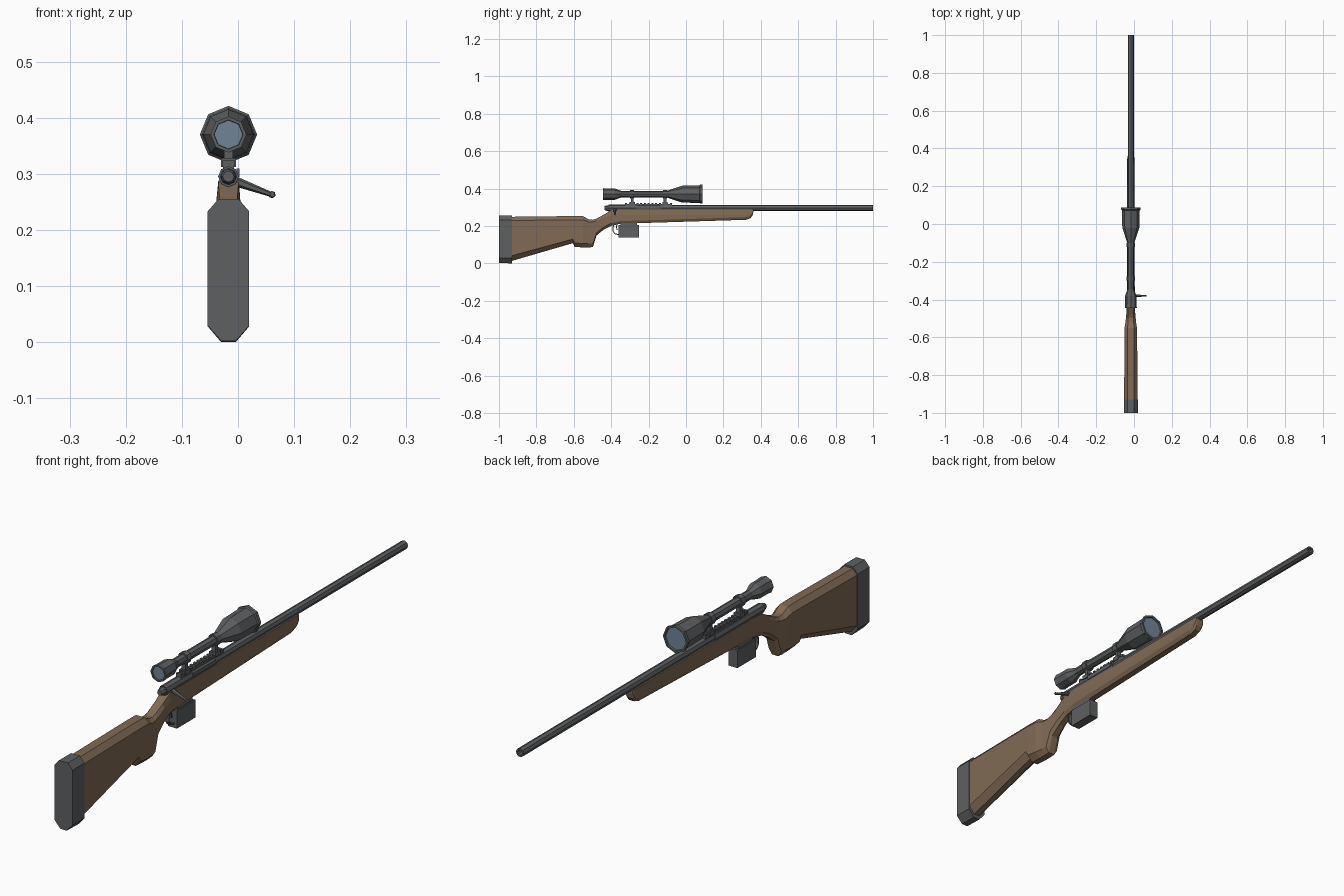
import bpy, bmesh, math
from mathutils import Vector, Matrix

CX = -0.017      # plane of symmetry of the rifle
BORE = 0.297     # barrel axis height
SIGHT = 0.370    # scope axis height


def material(name, rgb):
    m = bpy.data.materials.new(name)
    m.diffuse_color = (*rgb, 1)
    return m


WOOD = material("wood", (0.22, 0.145, 0.09))
METAL = material("dark_metal", (0.11, 0.115, 0.12))
GLASS = material("lens_glass", (0.16, 0.23, 0.30))


def finish(name, bm, mat):
    bmesh.ops.recalc_face_normals(bm, faces=bm.faces)
    me = bpy.data.meshes.new(name)
    bm.to_mesh(me)
    bm.free()
    me.materials.append(mat)
    ob = bpy.data.objects.new(name, me)
    bpy.context.collection.objects.link(ob)
    return ob


def loft(name, rings, mat):
    """Skin a list of equal-sized rings and cap both ends."""
    bm = bmesh.new()
    vs = [[bm.verts.new(p) for p in r] for r in rings]
    n = len(vs[0])
    for a, b in zip(vs, vs[1:]):
        for i in range(n):
            j = (i + 1) % n
            bm.faces.new((a[i], a[j], b[j], b[i]))
    bm.faces.new(vs[0])
    bm.faces.new(vs[-1])
    return finish(name, bm, mat)


def lathe(name, profile, z, mat=METAL, n=8):
    """Revolve (y, radius) points about a lengthwise axis at height z."""
    angles = [2 * math.pi * k / n for k in range(n)]
    return loft(name, [[(CX + r * math.cos(a), y, z + r * math.sin(a)) for a in angles]
                       for y, r in profile], mat)


def add_box(bm, y0, y1, z0, z1, hw, x=CX):
    m = Matrix.Translation((x, (y0 + y1) / 2, (z0 + z1) / 2)) @ Matrix.Diagonal((2 * hw, y1 - y0, z1 - z0, 1))
    bmesh.ops.create_cube(bm, size=1, matrix=m)


def box(name, *args, **kw):
    bm = bmesh.new()
    add_box(bm, *args, **kw)
    return finish(name, bm, METAL)


def section(y, zb, zt, hw, top, bot, ct, cb):
    """Chamfered cross-section: top/bottom half widths and chamfer heights."""
    half = [(top, zt), (hw, zt - ct), (hw, zb + cb), (bot, zb)]
    pts = half + [(-x, z) for x, z in reversed(half)]
    return [(CX + x, y, z) for x, z in pts]


# Stock, from butt to fore-end tip
stock = [
    (-0.935, 0.012, 0.249, 0.035, 0.017, 0.012, 0.020, 0.028),
    (-0.605, 0.108, 0.253, 0.034, 0.017, 0.012, 0.020, 0.022),
    (-0.595, 0.088, 0.253, 0.034, 0.017, 0.013, 0.020, 0.022),
    (-0.550, 0.085, 0.252, 0.033, 0.017, 0.013, 0.020, 0.020),
    (-0.520, 0.085, 0.235, 0.028, 0.015, 0.013, 0.014, 0.020),
    (-0.498, 0.087, 0.233, 0.026, 0.015, 0.013, 0.012, 0.020),
    (-0.478, 0.150, 0.240, 0.024, 0.015, 0.012, 0.012, 0.014),
    (-0.440, 0.180, 0.260, 0.022, 0.016, 0.012, 0.015, 0.014),
    (-0.400, 0.201, 0.284, 0.021, 0.018, 0.012, 0.030, 0.014),
    (-0.350, 0.212, 0.288, 0.021, 0.018, 0.012, 0.030, 0.014),
    (0.320, 0.233, 0.288, 0.020, 0.018, 0.012, 0.025, 0.014),
    (0.345, 0.241, 0.288, 0.019, 0.017, 0.011, 0.020, 0.012),
    (0.356, 0.257, 0.288, 0.018, 0.016, 0.011, 0.012, 0.009),
    (0.360, 0.274, 0.287, 0.016, 0.014, 0.011, 0.005, 0.004),
]
loft("stock", [section(*s) for s in stock], WOOD)

# Rubber butt pad
pad = [
    (-1.0, 0.002, 0.255, 0.037, 0.018, 0.013, 0.022, 0.027),
    (-0.93, 0.000, 0.255, 0.037, 0.018, 0.013, 0.022, 0.028),
]
loft("butt_pad", [section(*s) for s in pad], METAL)

# Barrel with hollow muzzle, receiver and bolt
lathe("barrel", [(-0.13, 0.016), (1.0, 0.016), (1.0, 0.010), (0.94, 0.010)], BORE)
lathe("receiver", [(-0.415, 0.0185), (-0.125, 0.0185)], BORE - 0.002)
lathe("bolt_shroud", [(-0.436, 0.010), (-0.430, 0.013), (-0.412, 0.015)], BORE - 0.002)
box("ejection_port", -0.265, -0.135, 0.294, 0.309, 0.003, x=CX + 0.017)

# Bolt handle: tapered bar with a small knob
bm = bmesh.new()
root, tip = Vector((-0.006, -0.380, 0.287)), Vector((0.065, -0.380, 0.261))
turn = (tip - root).to_track_quat('Z', 'Y').to_matrix().to_4x4()
bmesh.ops.create_cone(bm, cap_ends=True, segments=6, radius1=0.009, radius2=0.004,
                      depth=(tip - root).length,
                      matrix=Matrix.Translation((root + tip) / 2) @ turn)
finish("bolt_handle", bm, METAL)
bm = bmesh.new()
bmesh.ops.create_icosphere(bm, subdivisions=1, radius=0.007,
                           matrix=Matrix.Translation((0.0605, -0.380, 0.263))
                           @ turn @ Matrix.Diagonal((0.7, 1, 1, 1)))
finish("bolt_knob", bm, METAL)

# Toothed scope rail
bm = bmesh.new()
add_box(bm, -0.325, -0.075, 0.306, 0.317, 0.010)
for i in range(13):
    y = -0.325 + i * 0.02
    add_box(bm, y, y + 0.010, 0.315, 0.324, 0.011)
finish("scope_rail", bm, METAL)

# Scope body with recessed lenses
lathe("scope", [(-0.436, 0.025), (-0.445, 0.026), (-0.445, 0.032), (-0.425, 0.030),
                (-0.380, 0.030), (-0.345, 0.017), (-0.105, 0.017), (-0.020, 0.045),
                (0.072, 0.047), (0.076, 0.051), (0.088, 0.051), (0.088, 0.044),
                (0.078, 0.042)], SIGHT)
lathe("eyepiece_lens", [(-0.440, 0.0255), (-0.434, 0.025)], SIGHT, GLASS)
lathe("objective_lens", [(0.076, 0.043), (0.082, 0.043)], SIGHT, GLASS)

# Scope mounts
for label, y in (("rear", -0.288), ("front", -0.112)):
    lathe(label + "_scope_ring", [(y - 0.011, 0.022), (y + 0.011, 0.022)], SIGHT)
    box(label + "_scope_post", y - 0.007, y + 0.007, 0.318, 0.356, 0.008)
    box(label + "_scope_clamp", y - 0.014, y + 0.014, 0.312, 0.328, 0.013)

# Magazine
box("magazine", -0.360, -0.252, 0.138, 0.204, 0.018)
box("magazine_neck", -0.350, -0.262, 0.200, 0.225, 0.014)


def strip(name, path, hw, t):
    """Flat strap of half width hw and thickness t along a (y, z) path."""
    rings = []
    for i, (y, z) in enumerate(path):
        a, b = path[max(i - 1, 0)], path[min(i + 1, len(path) - 1)]
        d = Vector((b[0] - a[0], b[1] - a[1])).normalized() * t / 2
        rings.append([(CX + sx * hw, y - s * d.y, z + s * d.x)
                      for sx, s in ((-1, -1), (1, -1), (1, 1), (-1, 1))])
    loft(name, rings, METAL)


# Trigger guard and trigger
strip("trigger_guard", [(-0.385, 0.210), (-0.391, 0.190), (-0.390, 0.172),
                        (-0.380, 0.158), (-0.355, 0.153)], 0.008, 0.005)
strip("trigger", [(-0.368, 0.212), (-0.372, 0.195), (-0.368, 0.178)], 0.004, 0.005)
